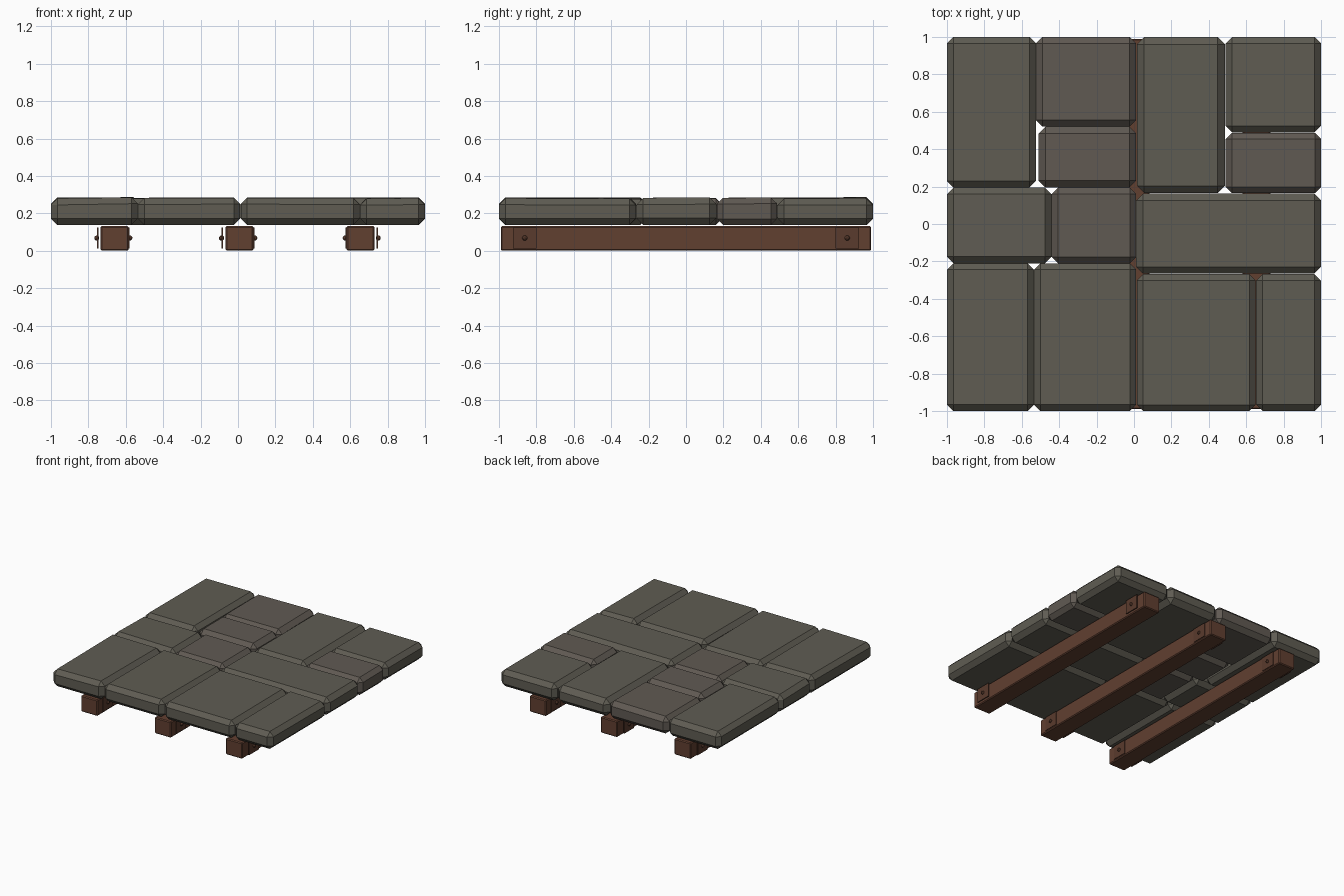
import bpy, bmesh, random
from mathutils import Matrix, Vector

random.seed(4)
cube = bpy.data.objects.get("Cube")
if cube:
    bpy.data.objects.remove(cube, do_unlink=True)


def make_material(name, rgb):
    mat = bpy.data.materials.new(name)
    mat.use_nodes = True
    mat.diffuse_color = (*rgb, 1)
    mat.node_tree.nodes["Principled BSDF"].inputs["Base Color"].default_value = (*rgb, 1)
    return mat


stone_grey = make_material("stone_grey", (0.115, 0.108, 0.086))
stone_warm = make_material("stone_warm_grey", (0.118, 0.102, 0.086))
wood = make_material("brown_wood", (0.12, 0.05, 0.03))
bracket = make_material("dark_brown_bracket", (0.10, 0.043, 0.026))


def finish(bm, name, mat):
    bmesh.ops.recalc_face_normals(bm, faces=bm.faces)
    mesh = bpy.data.meshes.new(name)
    bm.to_mesh(mesh)
    bm.free()
    mesh.materials.append(mat)
    obj = bpy.data.objects.new(name, mesh)
    bpy.context.collection.objects.link(obj)
    return obj


def box(name, lo, hi, mat, bevel=0, wobble=0):
    """Chamfered box between two corners, with an optional uneven top."""
    lo, hi = Vector(lo), Vector(hi)
    bm = bmesh.new()
    bmesh.ops.create_cube(bm, size=1, matrix=Matrix.Translation((lo + hi) / 2)
                          @ Matrix.Diagonal((*(hi - lo), 1)))
    for v in bm.verts:
        if v.co.z > (lo.z + hi.z) / 2:
            v.co.z -= random.uniform(0, wobble)
    if bevel:
        bmesh.ops.bevel(bm, geom=bm.edges[:], offset=bevel, segments=1,
                        profile=0.5, affect='EDGES')
    return finish(bm, name, mat)


# Stone slabs: left, right, front, back, warm tint
slabs = [
    (-1, -.525, .195, 1, 0), (-.525, .012, .52, 1, 1), (-.51, .012, .195, .52, 1),
    (.015, .487, .165, 1, 0), (.49, 1, .49, 1, 0), (.49, 1, .165, .487, 1),
    (-1, -.44, -.21, .195, 0), (-.44, .012, -.21, .195, 1), (.012, 1, -.265, .162, 0),
    (-1, -.535, -1, -.21, 0), (-.535, .012, -1, -.21, 0), (.015, .65, -1, -.268, 0),
    (.653, 1, -1, -.268, 0),
]
for i, (x0, x1, y0, y1, warm) in enumerate(slabs):
    box(f"stone_slab_{i + 1}", (x0, y0, .138), (x1, y1, .287),
        stone_warm if warm else stone_grey, random.uniform(.032, .04), .01)

# Wooden beams, each with end brackets and round bolt heads on both sides
beams = {"right": (-.735, -.75, -.583), "middle": (-.067, -.083, .085),
         "left": (.58, .578, .745)}
for name, (x, plate_right, plate_left) in beams.items():
    box(f"{name}_beam", (x, -.99, 0), (x + .15, .99, .132), wood, .007)
    for side, px in ((-1, plate_right), (1, plate_left)):
        for end in (-1, 1):
            y = end * .862
            tag = f"{name}_{'left' if side > 0 else 'right'}_{'back' if end > 0 else 'front'}"
            box(f"{tag}_bracket", (px - .004, y - .062, .013),
                (px + .004, y + .062, .125), bracket)
            bm = bmesh.new()
            bmesh.ops.create_icosphere(bm, subdivisions=2, radius=.014,
                                       matrix=Matrix.Translation((px + side * .005, y, .068)))
            finish(bm, f"{tag}_bolt", bracket)
